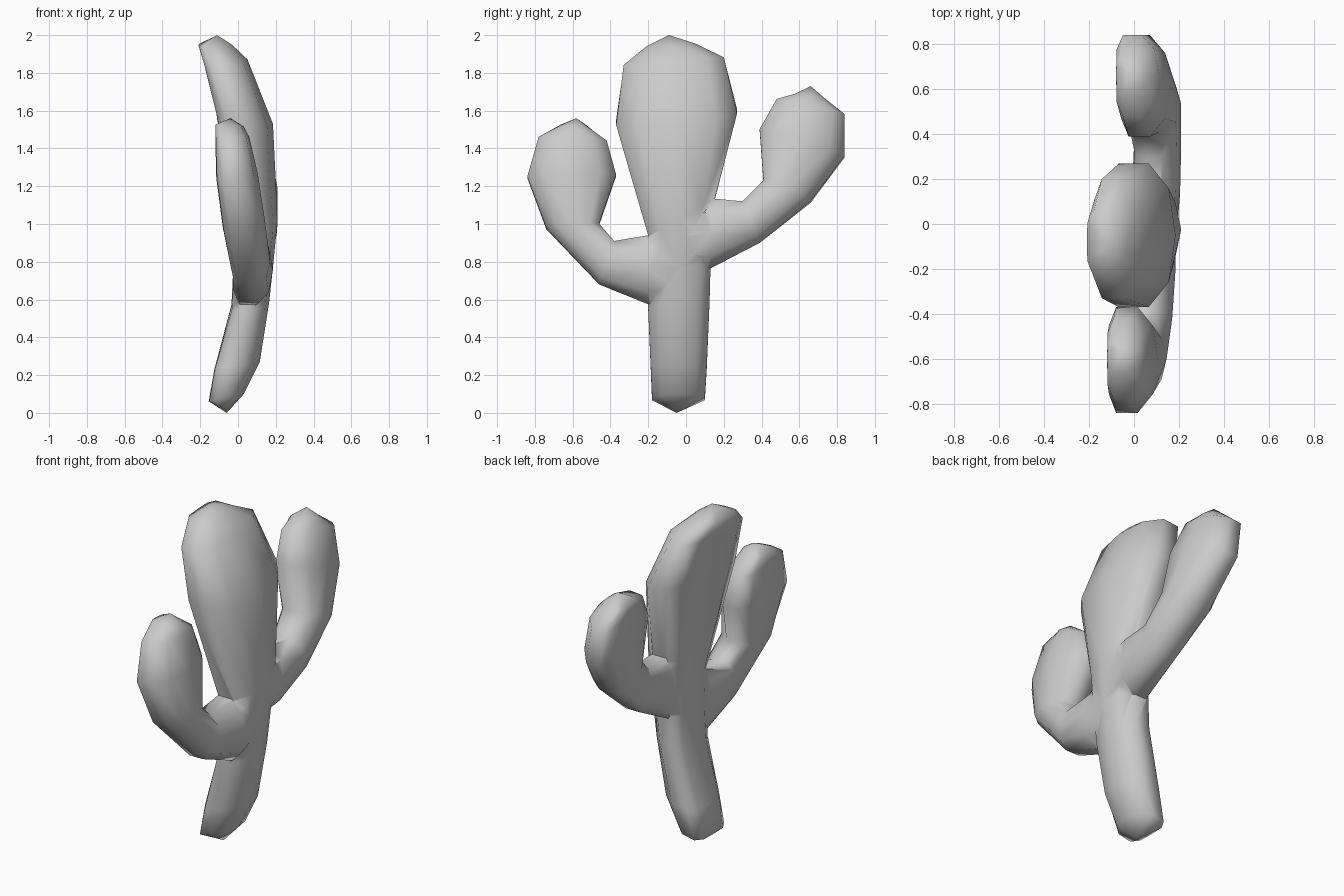
import bpy, bmesh, math
from mathutils import Vector

# Cross-section (width, depth): domed on the +x side, flatter on the -x side
HALF = [(0.65, -0.97), (1, -0.68), (1, 0.2), (0.65, 0.8)]
SECTION = HALF + [(0, 1)] + [(-w, d) for w, d in reversed(HALF)] + [(0, -1)]
SIDES = len(SECTION)


def loft(name, rings, start, end):
    """Rings: (yA, zA, yB, zB, x_min, x_max, tilt); tips close both ends."""
    bm = bmesh.new()
    loops = []
    for ya, za, yb, zb, x0, x1, tilt in rings:
        mid = Vector(((x0 + x1) / 2, (ya + yb) / 2, (za + zb) / 2))
        wide = Vector((0, (yb - ya) / 2, (zb - za) / 2))
        deep = Vector((1, 0, tilt)) * (x1 - x0) / 2
        loops.append([bm.verts.new(mid + wide * w + deep * d) for w, d in SECTION])
    for lo, hi in zip(loops, loops[1:]):
        for i in range(SIDES):
            j = (i + 1) % SIDES
            bm.faces.new((lo[i], lo[j], hi[j], hi[i]))
    for tip, loop in ((start, loops[0]), (end, loops[-1])):
        t = bm.verts.new(tip)
        for i in range(SIDES):
            bm.faces.new((loop[i], loop[(i + 1) % SIDES], t))
    bmesh.ops.recalc_face_normals(bm, faces=bm.faces)
    me = bpy.data.meshes.new(name)
    bm.to_mesh(me)
    bm.free()
    ob = bpy.data.objects.new(name, me)
    bpy.context.collection.objects.link(ob)
    return ob


# Trunk: narrow stem that swells into a forward-leaning paddle
trunk = loft("cactus", [
    (-0.18, 0.08, 0.10, 0.08, -0.155, 0.03, 0.2),
    (-0.187, 0.25, 0.11, 0.25, -0.125, 0.115, 0.15),
    (-0.20, 0.55, 0.125, 0.60, -0.035, 0.165, 0.1),
    (-0.20, 0.76, 0.13, 0.78, -0.025, 0.185, 0.0),
    (-0.20, 0.94, 0.15, 1.12, -0.03, 0.21, -0.05),
    (-0.37, 1.53, 0.27, 1.59, -0.115, 0.185, -0.2),
    (-0.33, 1.84, 0.20, 1.88, -0.18, 0.05, 0.1),
    (-0.21, 1.94, 0.05, 1.955, -0.21, -0.03, 0.0),
], (-0.06, -0.05, 0.0), (-0.11, -0.09, 2.0))

# Short arm on the -y side
short_arm = loft("short_arm", [
    (-0.02, 0.66, -0.02, 0.96, -0.01, 0.18, 0),
    (-0.20, 0.575, -0.20, 0.94, -0.025, 0.185, 0),
    (-0.46, 0.68, -0.38, 0.91, -0.03, 0.17, 0),
    (-0.74, 0.98, -0.46, 1.00, -0.08, 0.145, 0.1),
    (-0.84, 1.25, -0.37, 1.26, -0.115, 0.105, 0.1),
    (-0.78, 1.46, -0.42, 1.44, -0.12, 0.06, 0.1),
    (-0.66, 1.525, -0.52, 1.515, -0.12, 0.03, -0.05),
], (0.09, 0.02, 0.8), (-0.04, -0.58, 1.56))

# Tall arm on the +y side
tall_arm = loft("tall_arm", [
    (-0.05, 0.80, -0.05, 1.06, -0.01, 0.19, 0),
    (0.13, 0.765, 0.14, 1.135, -0.01, 0.205, 0),
    (0.39, 0.90, 0.30, 1.12, 0.0, 0.21, 0),
    (0.66, 1.12, 0.41, 1.23, -0.03, 0.21, 0.1),
    (0.84, 1.36, 0.39, 1.50, -0.06, 0.16, 0.1),
    (0.84, 1.58, 0.48, 1.66, -0.08, 0.11, 0.1),
    (0.74, 1.66, 0.58, 1.69, -0.08, 0.06, 0.05),
], (0.1, -0.1, 0.93), (-0.01, 0.66, 1.73))

# Fuse the arms into the trunk
bpy.context.view_layer.objects.active = trunk
for arm in (short_arm, tall_arm):
    m = trunk.modifiers.new("fuse", 'BOOLEAN')
    m.operation = 'UNION'
    m.solver = 'EXACT'
    m.object = arm
    bpy.ops.object.modifier_apply(modifier=m.name)
    bpy.data.objects.remove(arm)

bpy.ops.object.select_all(action='DESELECT')
trunk.select_set(True)
bpy.ops.object.shade_smooth_by_angle(angle=math.radians(80))
